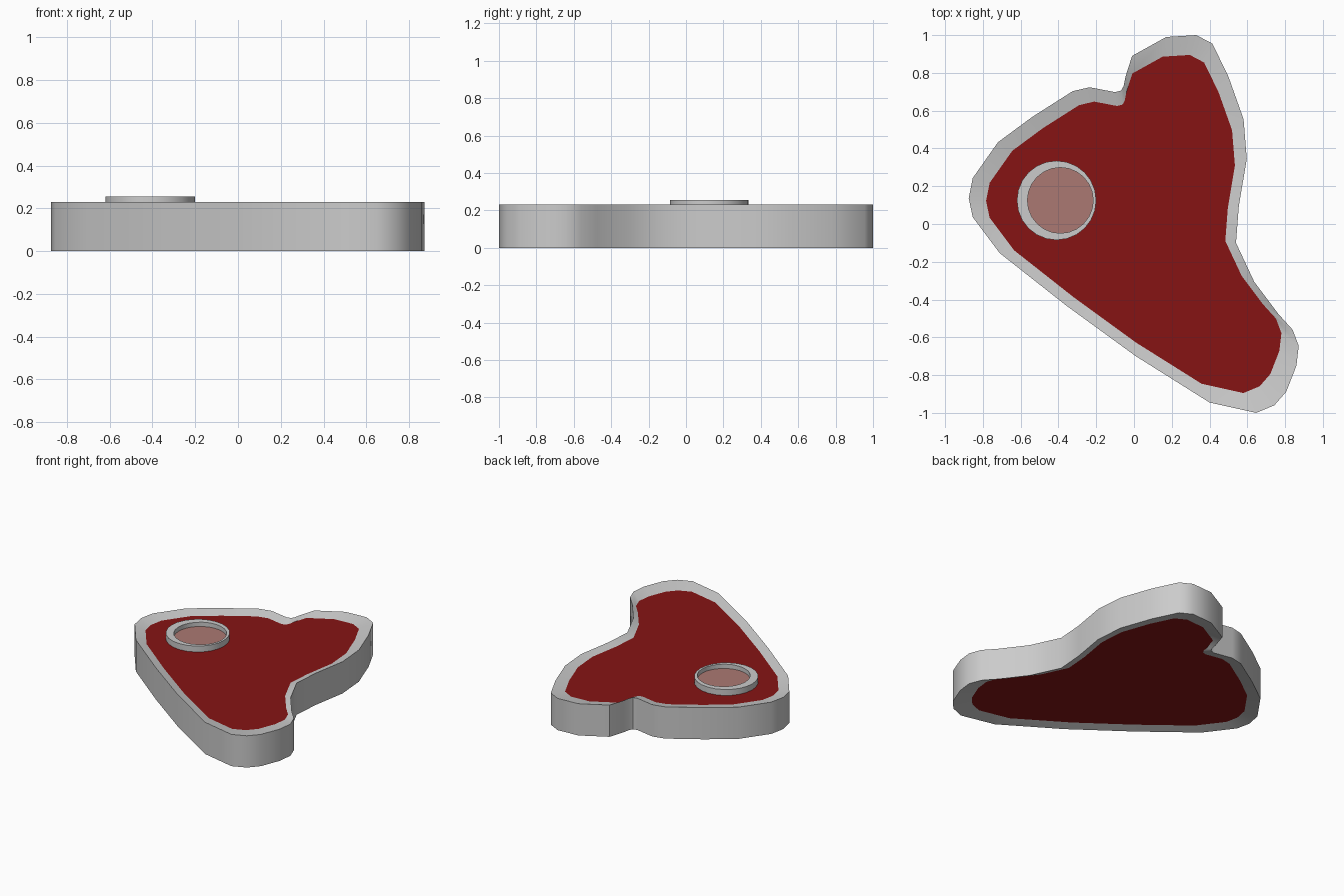
import bpy, bmesh
from math import cos, sin, pi, radians

if "Cube" in bpy.data.objects:
    bpy.data.objects.remove(bpy.data.objects["Cube"])

# Outline of the steak seen from above
OUTLINE = [(-0.01, 0.89), (0.17, 0.99), (0.33, 1.0), (0.415, 0.955), (0.50, 0.78),
           (0.58, 0.555), (0.597, 0.345), (0.555, 0.095), (0.54, -0.10), (0.637, -0.307),
           (0.764, -0.476), (0.84, -0.56), (0.872, -0.645), (0.86, -0.75), (0.806, -0.888),
           (0.743, -0.96), (0.647, -1.0), (0.40, -0.945), (0.01, -0.70), (-0.357, -0.433),
           (-0.71, -0.155), (-0.854, 0.037), (-0.875, 0.137), (-0.854, 0.243), (-0.72, 0.433),
           (-0.54, 0.566), (-0.325, 0.703), (-0.235, 0.724), (-0.10, 0.698), (-0.068, 0.706),
           (-0.055, 0.73), (-0.045, 0.78)]
INNER = [(x * 0.895, y * 0.895) for x, y in OUTLINE]
TOP, DIP = 0.23, 0.018


def circle(cx, cy, r, n=24):
    return [(cx + r * cos(2 * pi * i / n), cy + r * sin(2 * pi * i / n)) for i in range(n)]


def material(name, rgb):
    m = bpy.data.materials.new(name)
    m.diffuse_color = (*rgb, 1)
    m.use_nodes = True
    m.node_tree.nodes["Principled BSDF"].inputs["Base Color"].default_value = m.diffuse_color
    return m


def loft(name, loops, mat=None, walls=True, caps=False):
    """Join a series of (outline, z) loops with walls and/or end caps."""
    bm = bmesh.new()
    rings = [[bm.verts.new((x, y, z)) for x, y in pts] for pts, z in loops]
    if walls:
        for a, b in zip(rings, rings[1:]):
            n = len(a)
            for i in range(n):
                j = (i + 1) % n
                bm.faces.new((a[i], a[j], b[j], b[i]))
    if caps:
        for ring, up in ((rings[0], -1), (rings[-1], 1)):
            f = bm.faces.new(ring)
            f.normal_update()
            if f.normal.z * up < 0:
                f.normal_flip()
    else:
        # single open sheets: orient outwards by the given loop direction
        bm.normal_update()
    me = bpy.data.meshes.new(name)
    bm.to_mesh(me)
    bm.free()
    ob = bpy.data.objects.new(name, me)
    bpy.context.collection.objects.link(ob)
    if mat:
        me.materials.append(mat)
    bpy.ops.object.select_all(action='DESELECT')
    ob.select_set(True)
    bpy.context.view_layer.objects.active = ob
    bpy.ops.object.shade_smooth_by_angle(angle=radians(40))
    return ob


red = material("meat_red", (0.24, 0.007, 0.007))
pink = material("marrow_pink", (0.41, 0.19, 0.17))

# Fat rim: outer wall with edges sloping slightly in towards the meat (both sides)
rev = lambda pts: pts[::-1]
loft("fat_rim", [(rev(INNER), DIP), (rev(OUTLINE), 0), (rev(OUTLINE), TOP), (rev(INNER), TOP - DIP)])

# Meat faces, top and bottom
loft("meat", [(INNER, DIP), (INNER, TOP - DIP)], red, walls=False, caps=True)

# Bone ring with an off-centre hole
ring_out = circle(-0.41, 0.125, 0.21)
ring_in = circle(-0.39, 0.125, 0.174)
loft("bone_ring", [(ring_out, TOP - DIP), (ring_out, TOP + 0.025),
                   (ring_in, TOP + 0.025), (ring_in, TOP - DIP)])

# Marrow disc inside the bone
loft("marrow", [(ring_in, TOP - DIP), (ring_in, TOP - 0.006)], pink, caps=True)
